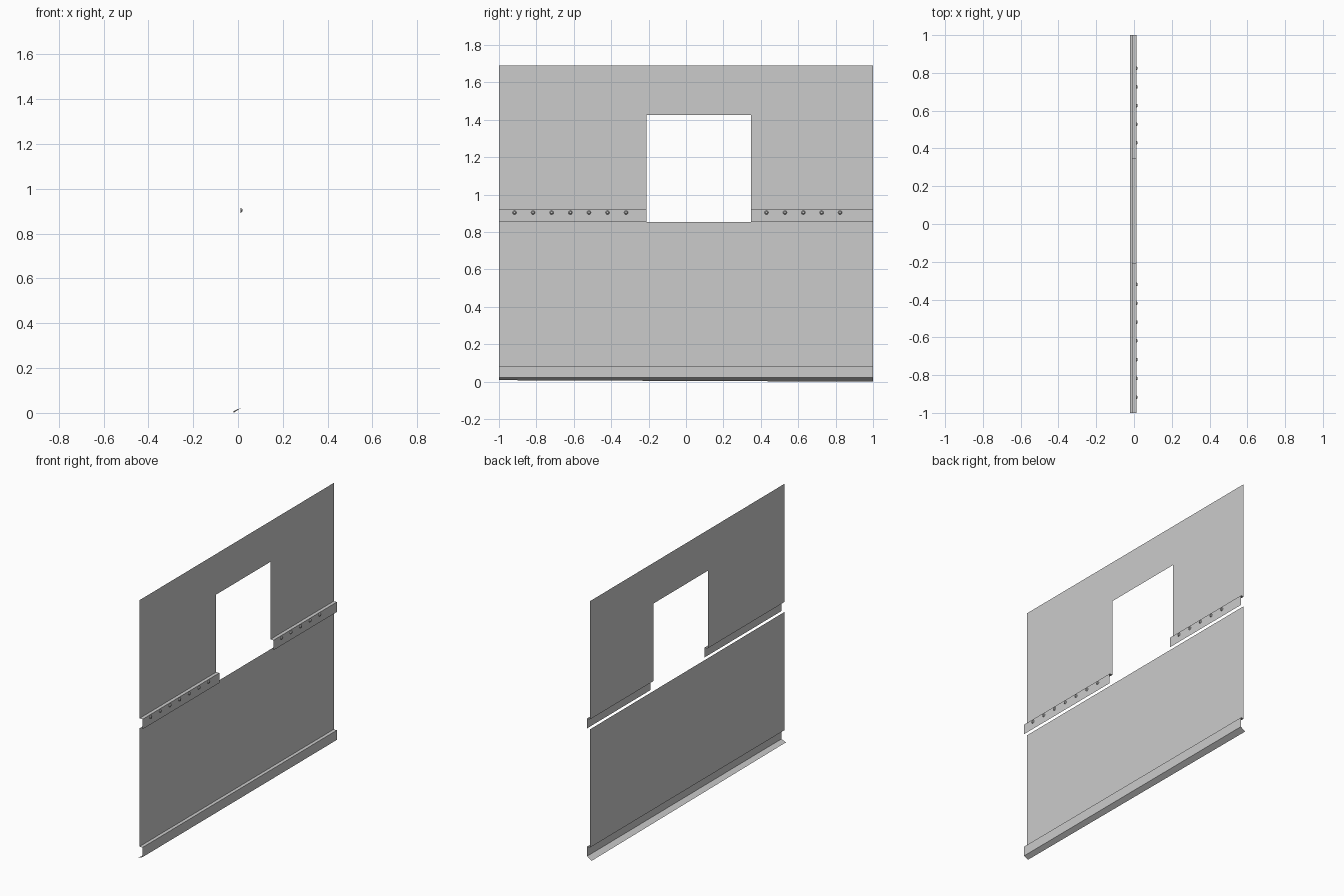
import bpy, bmesh, math
from mathutils import Matrix

if "Cube" in bpy.data.objects:
    bpy.data.objects.remove(bpy.data.objects["Cube"])

PANEL_X, TRIM_X = -0.01, 0.012
WIN_Y0, WIN_Y1 = -0.21, 0.347
WIN_Z0, WIN_Z1 = 0.855, 1.425
TOP_Z, SEAM_Z, BASE_Z = 1.69, 0.92, 0.085


def make_object(name, bm):
    bmesh.ops.remove_doubles(bm, verts=bm.verts, dist=1e-5)
    mesh = bpy.data.meshes.new(name)
    bm.to_mesh(mesh)
    bm.free()
    obj = bpy.data.objects.new(name, mesh)
    bpy.context.collection.objects.link(obj)
    return obj


def add_sheet(bm, y0, y1, profile):
    """Sweep an (x, z) profile from y0 to y1 as thin sheet metal facing +x."""
    for (xa, za), (xb, zb) in zip(profile, profile[1:]):
        pts = [(xa, y0, za), (xb, y0, zb), (xb, y1, zb), (xa, y1, za)]
        bm.faces.new([bm.verts.new(p) for p in pts])


# Upper wall: panel around the window, each side stepping out into a trim strip
bm = bmesh.new()
step = [(PANEL_X, WIN_Z1), (PANEL_X, SEAM_Z), (TRIM_X, SEAM_Z), (TRIM_X, WIN_Z0)]
for y0, y1 in ((-1, WIN_Y0), (WIN_Y1, 1)):
    add_sheet(bm, y0, y1, step)
for y0, y1 in ((-1, WIN_Y0), (WIN_Y0, WIN_Y1), (WIN_Y1, 1)):
    add_sheet(bm, y0, y1, [(PANEL_X, TOP_Z), (PANEL_X, WIN_Z1)])
make_object("upper_wall", bm)

# Lower wall: panel, base strip and the lip folded back underneath
bm = bmesh.new()
add_sheet(bm, -1, 1, [(PANEL_X, WIN_Z0), (PANEL_X, BASE_Z), (TRIM_X, BASE_Z),
                      (TRIM_X, 0.022), (-0.02, 0.004)])
for v in bm.verts:  # the lip edge dips slightly along the wall
    if v.co.z < 0.01:
        v.co.z -= 0.004 * v.co.y
make_object("lower_wall", bm)

# Rivets: small low domes along the two trim strips
bm = bmesh.new()
rivet_rows = [-0.917 + 0.0995 * i for i in range(7)] + [0.43 + 0.0985 * i for i in range(5)]
for y in rivet_rows:
    place = Matrix.Translation((TRIM_X + 0.0035, y, 0.904)) @ Matrix.Rotation(math.pi / 2, 4, 'Y')
    bmesh.ops.create_cone(bm, cap_ends=True, segments=8, radius1=0.011,
                          radius2=0.006, depth=0.007, matrix=place)
make_object("rivets", bm)
